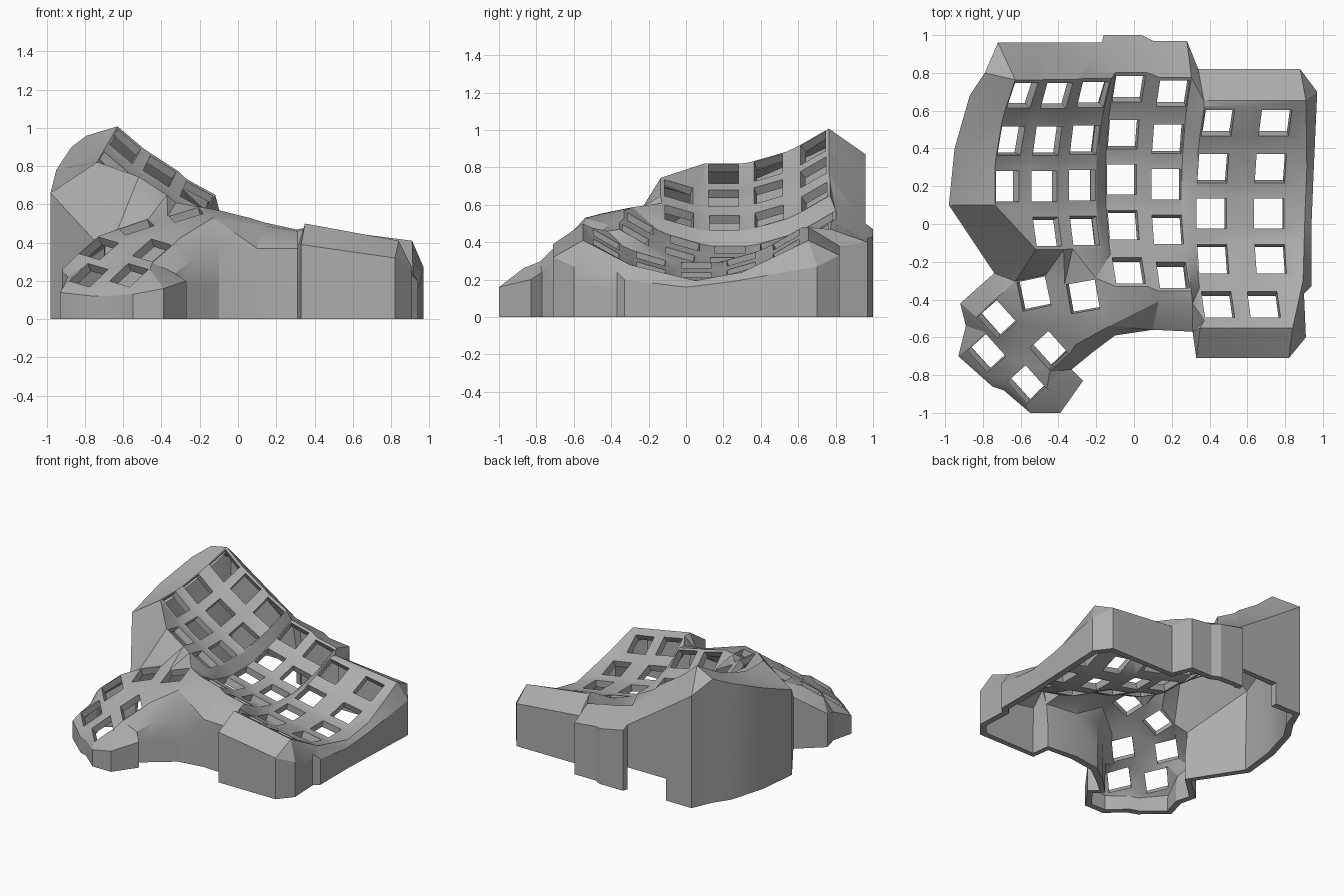
import bpy
import bmesh
from math import sin, cos, radians
from mathutils import Vector
from mathutils.geometry import delaunay_2d_cdt

cube = bpy.data.objects.get("Cube")
if cube:
    bpy.data.objects.remove(cube)

HOLE = 0.08       # half size of a switch opening
WIDE = 0.087      # half width of the flat frame around it
DEEP = 0.1        # half depth of the frame
SHELL = 0.05      # shell thickness
NOTCH = 0.17      # height of the socket gap in the back wall
GAP_END = -0.5    # x where the socket gap ends

points, edges, regions = [], [], []


def add_path(path):
    """Register an open line as a crease of the top sheet."""
    start = len(points)
    points.extend(Vector(p) for p in path)
    edges.extend((i, i + 1) for i in range(start, len(points) - 1))


def add_loop(loop, is_region):
    """Register a closed loop as constraints for the top sheet."""
    start = len(points)
    points.extend(loop)
    ids = list(range(start, len(points)))
    if is_region:
        regions.append(ids)
    else:
        edges.extend(zip(ids, ids[1:] + ids[:1]))


def add_key(centre, u, v, wide, deep):
    """A square opening with its flat frame, spanned by the axes u and v."""
    centre, u, v = Vector(centre), Vector(u).normalized(), Vector(v).normalized()
    signs = ((-1, -1), (1, -1), (1, 1), (-1, 1))
    add_loop([centre + u * a * wide + v * b * deep for a, b in signs], False)
    add_loop([centre + u * a * HOLE + v * b * HOLE for a, b in signs], True)


# Rim where the sloping shoulder meets the upright walls, counterclockwise
rim = [Vector(p) for p in (
    (-.74, -.26, .4), (-.92, -.42, .26), (-.89, -.54, .22), (-.93, -.7, .14),
    (-.75, -.86, .12), (-.69, -.88, .12), (-.55, -1, .13), (-.39, -1, .16),
    (-.27, -.83, .2), (-.33, -.77, .24), (-.22, -.68, .32), (-.1, -.59, .38),
    (.1, -.56, .37), (.31, -.57, .37), (.33, -.71, .39), (.82, -.71, .32),
    (.91, -.6, .27), (.9, -.37, .24), (.94, -.33, .2), (.94, 0, .16),
    (.95, .25, .19), (.97, .7, .27), (.88, .82, .33), (.34, .82, .38),
    (.28, .97, .4), (.1, .97, .42), (.04, 1, .43), (-.16, 1, .47),
    (-.17, .96, .5), (GAP_END, .96, .72), (-.72, .96, .87), (-.79, .8, .96),
    (-.87, .68, .9), (-.95, .4, .78), (-.98, .1, .66))]
add_loop(rim, True)

# Creases at the plate edge: low side block, then the front beside the thumb
add_path(((.37, .655, .48), (.91, .655, .41), (.915, .3, .24), (.905, .05, .195),
          (.895, -.3, .28), (.84, -.55, .41), (.35, -.55, .5)))
add_path(((-.31, -.64, .42), (-.13, -.54, .53), (.13, -.41, .49), (.31, -.42, .46)))

# Finger columns: x, y and z of the middle key, sideways slope, row range
columns = (
    (-.67, .2, .765, .85, -2, 0),
    (-.475, .2, .635, .65, -2, 1),
    (-.275, .205, .505, .55, -2, 1),
    (-.065, .235, .36, .25, -2, 2),
    (.17, .21, .3, .22, -2, 2),
    (.41, .055, .275, .2, -2, 2),
    (.715, .055, .225, .17, -2, 2))
for x, y, z, slope, first, last in columns:
    outer = x > 0.6
    for row in range(first, last + 1):
        dy = -0.24 * row
        rise = 0.6 * dy * dy
        lean = 0.5 * slope + 0.15
        tilt = 1.2 * dy
        short = outer and row == 2
        inset = 0.06 if short else 0
        add_key((x + rise * lean - inset, y + dy, z + rise),
                (1, 0, -slope), (tilt * lean, 1, tilt),
                0.135 if outer and not short else WIDE, DEEP)

# Thumb cluster: centre, turn, slope along both axes
thumb_keys = (
    ((-.27, -.385, .545), 10, .3, .2),
    ((-.53, -.37, .48), 12, .33, .2),
    ((-.725, -.505, .37), 42, .65, .2),
    ((-.45, -.67, .36), 42, .65, .2),
    ((-.78, -.685, .23), 42, .7, .2),
    ((-.57, -.85, .23), 42, .7, .2))
for centre, turn, along, across in thumb_keys:
    c, s = cos(radians(turn)), sin(radians(turn))
    add_key(centre, (c, s, along), (-s, c, across), WIDE, WIDE)

# Top sheet: triangulate in plan, then lift each point to its height
flat, _, tris, origin, _, owner = delaunay_2d_cdt(
    [p.to_2d() for p in points], edges, regions, 1, 1e-5)
bm = bmesh.new()
sheet, vert_of = [], {}
for co, sources in zip(flat, origin):
    if sources:
        height = points[sources[0]].z
    else:
        height = min(points, key=lambda p: (p.to_2d() - co).length).z
    vert = bm.verts.new((co.x, co.y, height))
    sheet.append(vert)
    for i in sources:
        vert_of[i] = vert
for tri, inside in zip(tris, owner):
    if all(region == 0 for region in inside):
        bm.faces.new([sheet[i] for i in tri])

# Upright walls below the rim, with the socket gap left open
levels = [[vert_of[i] for i in regions[0]]]
for level in (NOTCH, 0):
    levels.append([bm.verts.new((p.x, p.y, min(level, 0.6 * p.z))) for p in rim])
for upper, lower in zip(levels, levels[1:]):
    for i in range(len(rim)):
        j = (i + 1) % len(rim)
        if rim[j].x == GAP_END and lower is levels[-1]:
            continue
        bm.faces.new((upper[j], upper[i], lower[i], lower[j]))
bmesh.ops.delete(bm, geom=[v for v in bm.verts if not v.link_faces], context='VERTS')

mesh = bpy.data.meshes.new("keyboard_case")
bm.to_mesh(mesh)
bm.free()
case = bpy.data.objects.new("keyboard_case", mesh)
bpy.context.scene.collection.objects.link(case)

# Grey plastic
grey = bpy.data.materials.new("grey_plastic")
grey.use_nodes = True
colour = (0.42, 0.42, 0.42, 1)
grey.diffuse_color = colour
grey.node_tree.nodes["Principled BSDF"].inputs["Base Color"].default_value = colour
mesh.materials.append(grey)

# Thicken inward into a hollow shell
bpy.ops.object.select_all(action='DESELECT')
case.select_set(True)
bpy.context.view_layer.objects.active = case
shell = case.modifiers.new("shell", 'SOLIDIFY')
shell.thickness = SHELL
shell.offset = -1
bpy.ops.object.modifier_apply(modifier="shell")
for vert in mesh.vertices:
    if vert.co.z < 0.02:
        vert.co.z = 0
bpy.ops.object.shade_smooth_by_angle(angle=radians(25))
